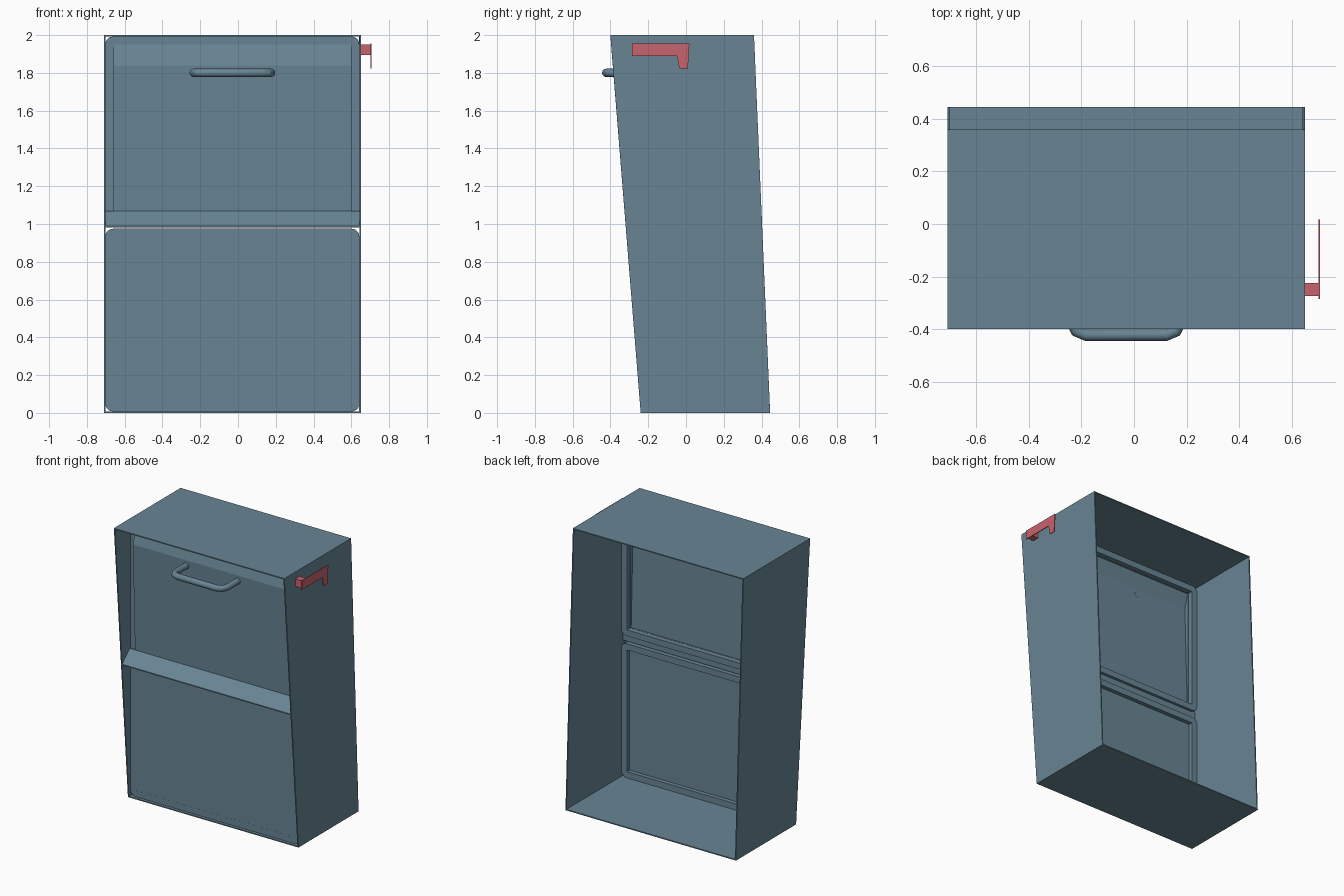
import bpy, bmesh, math
from mathutils import Vector

if "Cube" in bpy.data.objects:
    bpy.data.objects.remove(bpy.data.objects["Cube"])

def material(name, rgb):
    m = bpy.data.materials.new(name)
    m.diffuse_color = (*rgb, 1)
    m.use_nodes = True
    m.node_tree.nodes["Principled BSDF"].inputs["Base Color"].default_value = m.diffuse_color
    return m

steel = material("blue_grey_steel", (0.138, 0.235, 0.296))
red = material("flag_red", (0.58, 0.125, 0.155))
XL, XR = -0.71, 0.65          # outer sides of the case

def finish(bm, name, mat, thick=0.0, smooth=False):
    bmesh.ops.recalc_face_normals(bm, faces=bm.faces)
    me = bpy.data.meshes.new(name)
    bm.to_mesh(me)
    bm.free()
    ob = bpy.data.objects.new(name, me)
    bpy.context.collection.objects.link(ob)
    me.materials.append(mat)
    if thick:
        s = ob.modifiers.new("thickness", 'SOLIDIFY')
        s.thickness, s.offset, s.use_even_offset = thick, -1, True
    if smooth:
        bpy.context.view_layer.objects.active = ob
        ob.select_set(True)
        bpy.ops.object.shade_smooth_by_angle(angle=math.radians(35))
        ob.select_set(False)
    return ob

def sweep_x(name, pts, x0, x1, mat, closed=True, caps=True, thick=0.0):
    """Run a (y, z) profile along x."""
    bm = bmesh.new()
    a, b = [[bm.verts.new((x, y, z)) for y, z in pts] for x in (x0, x1)]
    n = len(pts)
    for i in range(n if closed else n - 1):
        j = (i + 1) % n
        bm.faces.new((a[i], a[j], b[j], b[i]))
    if caps:
        bm.faces.new(a)
        bm.faces.new(b[::-1])
    return finish(bm, name, mat, thick)

def rounded_rect(x0, x1, z0, z1, r, seg=5):
    pts = []
    for k, (cx, cz) in enumerate(((x1 - r, z1 - r), (x0 + r, z1 - r), (x0 + r, z0 + r), (x1 - r, z0 + r))):
        for i in range(seg + 1):
            t = math.radians(90 * (k + i / seg))
            pts.append((cx + r * math.cos(t), cz + r * math.sin(t)))
    return pts

def frame(name, x0, x1, z0, z1, border, yf, yb):
    """Rounded frame between yf and yb."""
    bm = bmesh.new()
    out = rounded_rect(x0, x1, z0, z1, 0.04)
    inn = rounded_rect(x0 + border, x1 - border, z0 + border, z1 - border, 0.004)
    loops = [[bm.verts.new((x, y, z)) for x, z in p]
             for p, y in ((out, yf), (out, yb), (inn, yb), (inn, yf))]
    n = len(out)
    for k in range(4):
        a, b = loops[k], loops[(k + 1) % 4]
        for i in range(n):
            j = (i + 1) % n
            bm.faces.new((a[i], a[j], b[j], b[i]))
    return finish(bm, name, steel)

# Case: slanted sides, top and floor, open at front and back
prof = [(-0.24, 0), (0.445, 0), (0.36, 2), (-0.40, 2)]
bm = bmesh.new()
a, b = [[bm.verts.new((x, y, z)) for y, z in prof] for x in (XL, XR)]
bm.faces.new(a)
bm.faces.new(b[::-1])
for i in (0, 2):
    bm.faces.new((a[i], b[i], b[i + 1], a[i + 1]))
finish(bm, "case", steel, 0.008)

# Front frames, lower panel
frame("upper_frame", -0.702, 0.642, 1.03, 1.992, 0.045, -0.22, -0.18)
frame("lower_frame", -0.702, 0.642, 0.008, 0.975, 0.045, -0.22, -0.18)
sweep_x("lower_panel", [(-0.2195, 0.05), (-0.21, 0.05), (-0.21, 0.935), (-0.2195, 0.935)], -0.66, 0.60, steel)

# Drop door, hollow at the back
sweep_x("door", [(-0.215, 1.95), (-0.225, 1.95), (-0.255, 1.84), (-0.23, 1.07), (-0.215, 1.07)],
        -0.66, 0.60, steel, closed=False, thick=0.006)

# Sloping sill under the door
sweep_x("sill", [(-0.20, 0.982), (-0.318, 0.982), (-0.318, 0.99), (-0.23, 1.07), (-0.215, 1.07), (-0.20, 1.03)],
        XL + 0.008, XR - 0.008, steel)

# Handle: bent tube
def tube(name, path, r, sides):
    bm = bmesh.new()
    rings = []
    for i, p in enumerate(path):
        d = (path[min(i + 1, len(path) - 1)] - path[max(i - 1, 0)]).normalized()
        u, v = d.cross(Vector((0, 0, 1))).normalized(), Vector((0, 0, 1))
        rings.append([bm.verts.new(p + r * (u * math.cos(t) + v * math.sin(t)))
                      for t in (math.tau * k / sides for k in range(sides))])
    for a, b in zip(rings, rings[1:]):
        for k in range(sides):
            bm.faces.new((a[k], a[(k + 1) % sides], b[(k + 1) % sides], b[k]))
    bm.faces.new(rings[0])
    bm.faces.new(rings[-1][::-1])
    return finish(bm, name, steel, smooth=True)

half = [(0.205, -0.245), (0.205, -0.38), (0.19, -0.408), (0.155, -0.423)]
cx = -0.03
path = [Vector((cx - x, y, 1.80)) for x, y in half] + [Vector((cx + x, y, 1.80)) for x, y in half[::-1]]
tube("handle", path, 0.022, 12)

# Flag: mounting block and thin L-shaped plate
sweep_x("flag_mount", [(-0.275, 1.895), (-0.225, 1.895), (-0.225, 1.95), (-0.275, 1.95)], XR, 0.703, red)
sweep_x("flag", [(-0.285, 1.955), (0.018, 1.955), (0.01, 1.822), (-0.035, 1.822), (-0.048, 1.89), (-0.285, 1.89)],
        0.702, 0.708, red)
